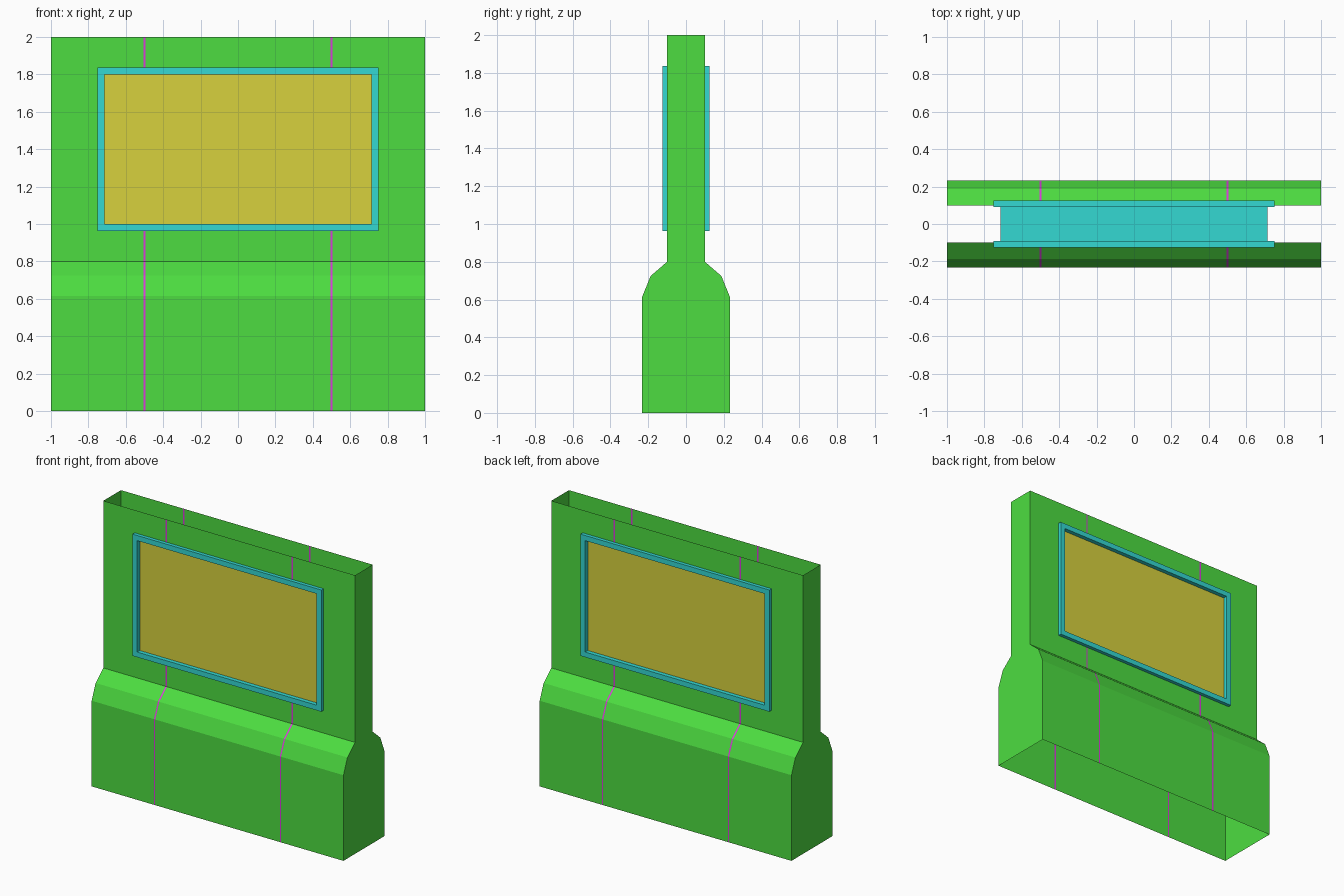
import bpy
import bmesh

default = bpy.data.objects.get("Cube")
if default:
    bpy.data.objects.remove(default, do_unlink=True)


def material(name, rgb):
    m = bpy.data.materials.new(name)
    m.use_nodes = True
    colour = (*rgb, 1.0)
    m.diffuse_color = colour
    m.node_tree.nodes["Principled BSDF"].inputs["Base Color"].default_value = colour
    return m


GREEN = material("panel green", (0.074, 0.72, 0.052))
MAGENTA = material("seam magenta", (0.69, 0.045, 0.69))
CYAN = material("frame cyan", (0.033, 0.69, 0.65))
YELLOW = material("pane yellow", (0.68, 0.64, 0.048))

# Half cross-section (depth, height), from the top down
PROFILE = [(0.1, 2.0), (0.1, 1.82), (0.1, 0.98), (0.1, 0.8),
           (0.187, 0.725), (0.232, 0.615), (0.232, 0.0)]
COLUMNS = [-1, -0.73, -0.505, -0.495, 0.495, 0.505, 0.73, 1]
WINDOW_ROW = 1
PANE_X, PANE_LOW, PANE_HIGH = 0.713, 1.0, 1.8
RIM = 0.037


def finish(name, bm, materials):
    mesh = bpy.data.meshes.new(name)
    bm.to_mesh(mesh)
    bm.free()
    for m in materials:
        mesh.materials.append(m)
    obj = bpy.data.objects.new(name, mesh)
    bpy.context.collection.objects.link(obj)
    return obj


def add_face(bm, points, outward, slot=0):
    """Add a face whose normal points along the given direction."""
    f = bm.faces.new([bm.verts.new(p) for p in points])
    f.normal_update()
    if sum(a * b for a, b in zip(f.normal, outward)) < 0:
        f.normal_flip()
    f.material_index = slot


# Thin wall shell: front and back sheets with a window opening and seam strips
bm = bmesh.new()
for side in (-1, 1):
    for row, ((y0, z0), (y1, z1)) in enumerate(zip(PROFILE, PROFILE[1:])):
        for x0, x1 in zip(COLUMNS, COLUMNS[1:]):
            if row == WINDOW_ROW and abs(x0 + x1) / 2 < 0.73:
                continue
            seam = x1 - x0 < 0.05
            add_face(bm, [(x0, side * y0, z0), (x1, side * y0, z0),
                          (x1, side * y1, z1), (x0, side * y1, z1)],
                     (0, side, 0), 1 if seam else 0)
# Flat ends closing the shell
for x in (-1, 1):
    outline = [(x, y, z) for y, z in PROFILE]
    outline += [(x, -y, z) for y, z in reversed(PROFILE)]
    add_face(bm, outline, (x, 0, 0))
bmesh.ops.remove_doubles(bm, verts=bm.verts, dist=0.0001)
finish("wall_shell", bm, [GREEN, MAGENTA])


def rectangle(grow, y):
    x, low, high = PANE_X + grow, PANE_LOW - grow, PANE_HIGH + grow
    return [(-x, y, low), (x, y, low), (x, y, high), (-x, y, high)]


def bridge_loops(bm, loops, closed):
    """Skin a series of matching rectangles."""
    rings = [[bm.verts.new(p) for p in loop] for loop in loops]
    pairs = list(zip(rings, rings[1:]))
    if closed:
        pairs.append((rings[-1], rings[0]))
    for a, b in pairs:
        for i in range(4):
            j = (i + 1) % 4
            bm.faces.new((a[i], a[j], b[j], b[i]))
    bmesh.ops.recalc_face_normals(bm, faces=bm.faces)


# Raised frame and recessed pane on each side
for side, label in ((-1, "front"), (1, "back")):
    bm = bmesh.new()
    inner, outer = side * 0.092, side * 0.125
    bridge_loops(bm, [rectangle(0, inner), rectangle(0, outer),
                      rectangle(RIM, outer), rectangle(RIM, inner)], True)
    finish(label + "_window_frame", bm, [CYAN])

    bm = bmesh.new()
    add_face(bm, rectangle(0, side * 0.095), (0, side, 0))
    finish(label + "_window_pane", bm, [YELLOW])

# Lining joining the two frames through the wall
bm = bmesh.new()
bridge_loops(bm, [rectangle(0, -0.095), rectangle(0, 0.095)], False)
finish("window_lining", bm, [CYAN])
